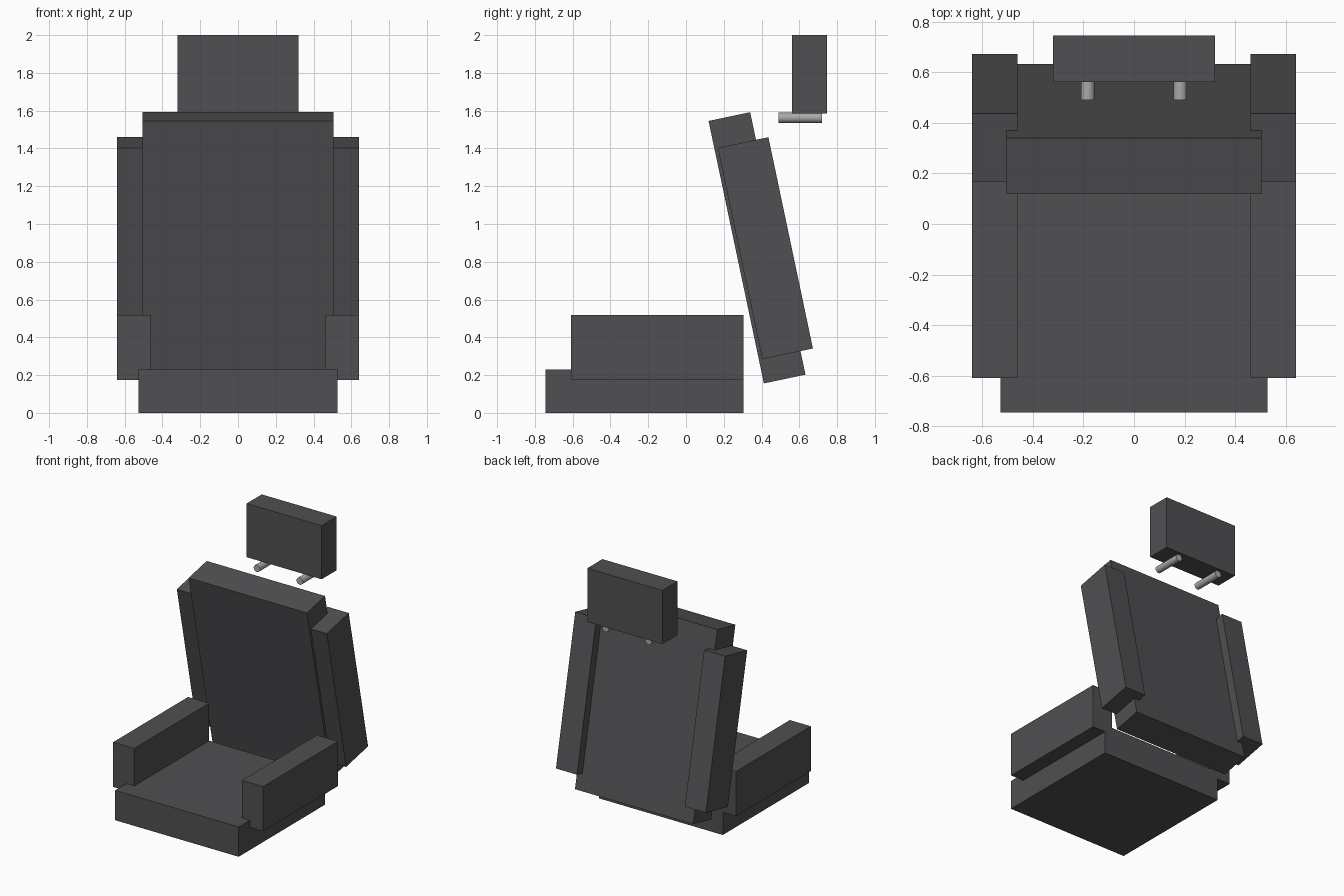
import bpy
import math

if "Cube" in bpy.data.objects:
    bpy.data.objects.remove(bpy.data.objects["Cube"])

TILT = math.radians(11.9)


def material(name, grey):
    mat = bpy.data.materials.new(name)
    mat.diffuse_color = (*grey, 1)
    mat.use_nodes = True
    mat.node_tree.nodes["Principled BSDF"].inputs["Base Color"].default_value = mat.diffuse_color
    return mat


dark = material("dark_upholstery", (0.08, 0.08, 0.085))
metal = material("metal", (0.4, 0.4, 0.4))


def box(name, centre, size, tilt=0.0):
    bpy.ops.mesh.primitive_cube_add(size=1, location=centre)
    ob = bpy.context.object
    ob.name = name
    ob.scale = size
    bpy.ops.object.transform_apply(location=False, rotation=False, scale=True)
    ob.rotation_euler.x = tilt
    ob.data.materials.append(dark)
    return ob


# Seat cushion, tilted backrest and headrest
box("seat", (0, -0.22, 0.115), (1.055, 1.05, 0.23))
box("backrest", (0, 0.376, 0.874), (1.01, 0.225, 1.42), TILT)
box("headrest", (0, 0.654, 1.793), (0.64, 0.184, 0.414))

for side, s in (("left", -1), ("right", 1)):
    # Armrest and backrest bolster
    box(f"{side}_armrest", (s * 0.55, -0.152, 0.347), (0.18, 0.914, 0.345))
    box(f"{side}_bolster", (s * 0.55, 0.42, 0.872), (0.18, 0.274, 1.143), TILT)

    # Horizontal headrest post
    bpy.ops.mesh.primitive_cylinder_add(
        vertices=24, radius=0.027, depth=0.23,
        location=(s * 0.183, 0.606, 1.562), rotation=(math.pi / 2, 0, 0))
    post = bpy.context.object
    post.name = f"{side}_headrest_post"
    post.data.materials.append(metal)
    bpy.ops.object.shade_smooth_by_angle()
